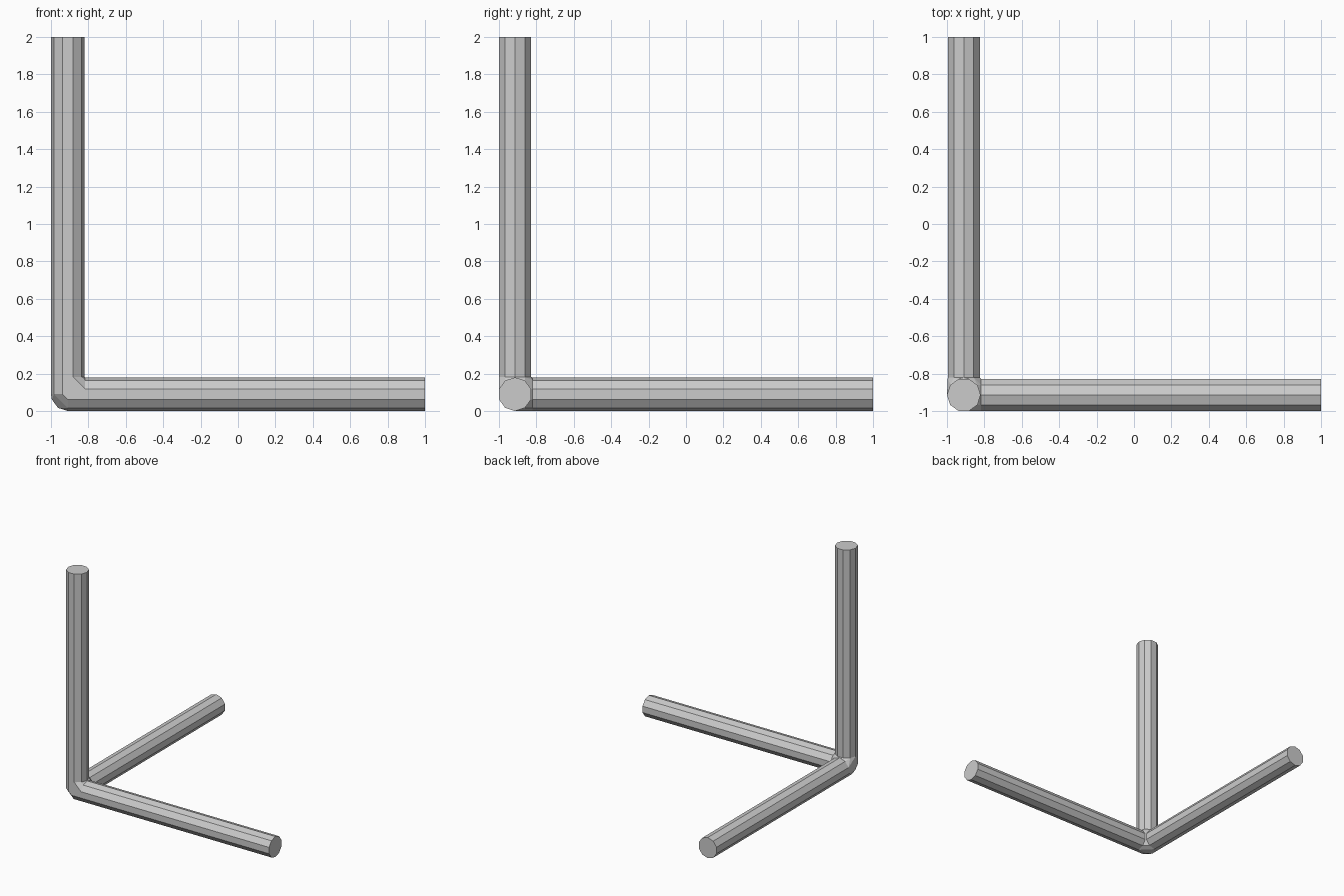
import bpy, bmesh, math
from mathutils import Vector

if "Cube" in bpy.data.objects:
    bpy.data.objects.remove(bpy.data.objects["Cube"])

SIDES, R, D = 10, 0.09, 0.093
CORNER = Vector((-0.91, -0.914, 0.09))
X, Y, Z = Vector((1, 0, 0)), Vector((0, 1, 0)), Vector((0, 0, 1))
# tube direction, direction of first ring vertex, tube length
TUBES = [(X, Z, 1 - CORNER.x), (Y, Z, 1 - CORNER.y), (Z, X, 2 - CORNER.z)]


def ring(bm, axis, up, dist):
    side = axis.cross(up)
    verts = []
    for i in range(SIDES):
        a = 2 * math.pi * i / SIDES
        verts.append(bm.verts.new(CORNER + axis * dist + R * (up * math.cos(a) + side * math.sin(a))))
    return verts


bm = bmesh.new()

# faceted corner joint: hull of the tube rings at and near the corner
starts = []
for axis, up, length in TUBES:
    ring(bm, axis, up, 0)
    starts.append(ring(bm, axis, up, D))
bmesh.ops.convex_hull(bm, input=bm.verts[:], use_existing_faces=False)
caps = [f for f in bm.faces if any(all(v in s for v in f.verts) for s in starts)]
bmesh.ops.delete(bm, geom=caps, context='FACES')

# three straight tubes growing out of the joint
for (axis, up, length), start in zip(TUBES, starts):
    end = ring(bm, axis, up, length)
    for i in range(SIDES):
        j = (i + 1) % SIDES
        bm.faces.new((start[i], start[j], end[j], end[i]))
    bm.faces.new(end)

# tidy up flat areas and leftovers
bmesh.ops.delete(bm, geom=[v for v in bm.verts if not v.link_faces], context='VERTS')
bmesh.ops.recalc_face_normals(bm, faces=bm.faces[:])
bmesh.ops.dissolve_limit(bm, angle_limit=math.radians(0.5), verts=bm.verts[:], edges=bm.edges[:])

mesh = bpy.data.meshes.new("corner_tubes")
bm.to_mesh(mesh)
bm.free()
bpy.context.collection.objects.link(bpy.data.objects.new("corner_tubes", mesh))
